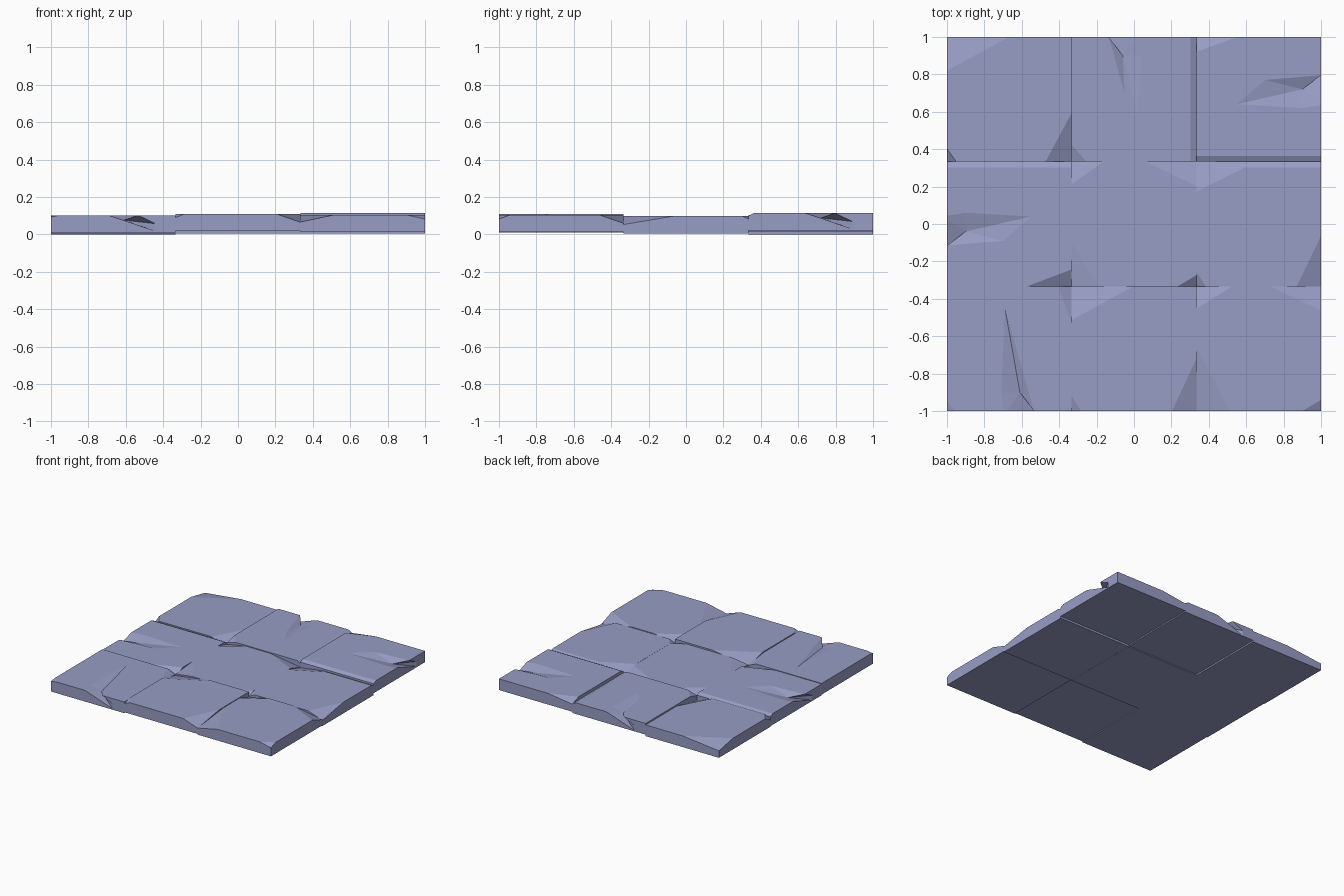
import bpy, bmesh
from mathutils import Vector

if "Cube" in bpy.data.objects:
    bpy.data.objects.remove(bpy.data.objects["Cube"])

S = 2 / 3      # tile width
H = 0.092      # tile thickness

stone = bpy.data.materials.new("stone")
stone.diffuse_color = (.315, .34, .56, 1)
stone.use_nodes = True
stone.node_tree.nodes["Principled BSDF"].inputs["Base Color"].default_value = stone.diffuse_color


def cut(bm, p, q, r):
    """Slice away everything above the plane through three points."""
    p, q, r = Vector(p), Vector(q), Vector(r)
    n = (q - p).cross(r - p).normalized()
    if n.z < 0:
        n = -n
    geom = bm.verts[:] + bm.edges[:] + bm.faces[:]
    res = bmesh.ops.bisect_plane(bm, geom=geom, plane_co=p, plane_no=n, clear_outer=True)
    edges = [e for e in res['geom_cut'] if isinstance(e, bmesh.types.BMEdge)]
    if edges:
        bmesh.ops.contextual_create(bm, geom=edges)


def add_object(name, bm):
    bmesh.ops.recalc_face_normals(bm, faces=bm.faces)
    me = bpy.data.meshes.new(name)
    bm.to_mesh(me)
    bm.free()
    me.materials.append(stone)
    ob = bpy.data.objects.new(name, me)
    bpy.context.collection.objects.link(ob)
    return ob


def tile(name, col, row, z, corners, bevels=()):
    """Stone slab; corners = (side x, side y, length along x, along y, depth)."""
    cx, cy, top = (col - 1) * S, (row - 1) * S, z + H
    bm = bmesh.new()
    bmesh.ops.create_cube(bm, size=1)
    for v in bm.verts:
        v.co = (cx + v.co.x * S, cy + v.co.y * S, z + (v.co.z + 0.5) * H)
    for sx, sy, lx, ly, d in corners:
        x, y = cx + sx * S / 2, cy + sy * S / 2
        cut(bm, (x - sx * lx, y, top), (x, y - sy * ly, top), (x, y, top - d))
    for sx, sy, w, d in bevels:
        out = Vector((cx + sx * S / 2, cy + sy * S / 2, top - d))
        along = Vector((sy, sx, 0))
        inn = out + Vector((-sx * w, -sy * w, d))
        cut(bm, out, out + along, inn)
    return add_object(name, bm)


def hull_cut(target, label, pts):
    """Subtract the convex hull of some points from a tile."""
    bm = bmesh.new()
    for p in pts:
        bm.verts.new(p)
    res = bmesh.ops.convex_hull(bm, input=bm.verts)
    loose = [g for g in res['geom_interior'] if isinstance(g, bmesh.types.BMVert)]
    bmesh.ops.delete(bm, geom=loose, context='VERTS')
    cutter = add_object(f"{target.name}_{label}_cutter", bm)
    cutter.hide_render = True
    cutter.hide_viewport = True
    m = target.modifiers.new(label, 'BOOLEAN')
    m.operation = 'DIFFERENCE'
    m.solver = 'EXACT'
    m.object = cutter


def gouge(target, origin, along, inward, shoulder, reach):
    """Shallow dish on the top plus an undercut crack in the outer edge."""
    o, u, v = Vector(origin), Vector(along), Vector(inward)

    def place(pts):
        return [o + u * a + v * b + Vector((0, 0, h)) for a, b, h in pts]

    rim = [(0, 0), (-.02, .1), (0, reach), shoulder, (.155, 0), (0, -.03), (.155, -.03)]
    valley = (.08, .1, -.026)
    hull_cut(target, "dish", place([(a, b, h) for a, b in rim for h in (0, .008)] + [valley]))
    section = [(0, 0), (0, .008), (.14, .008), (.155, 0), (.25, -.045), (.25, -.085)]
    hull_cut(target, "crack", place([(a, b, h) for a, h in section for b in (0, -.03)] + [valley]))


# Front row
front_left = tile("tile_front_left", 0, 0, .01, [(1, 1, .07, .2, .03), (-1, -1, .05, .05, .008)])
tile("tile_front_middle", 1, 0, .018, [(-1, 1, .33, .18, .045), (1, -1, .13, .28, .045),
                                       (-1, -1, .05, .08, .02)])
tile("tile_front_right", 2, 0, .012, [(-1, 1, .19, .12, .04), (1, 1, .27, .13, .045),
                                      (-1, -1, .18, .34, .038), (1, -1, .1, .06, .022)])
# Middle row
left = tile("tile_middle_left", 0, 1, .005, [(1, -1, .24, .09, .045)], [(0, 1, .03, .015)])
tile("tile_center", 1, 1, .005, [(-1, 1, .17, .12, .03), (1, 1, .27, .13, .04),
                                 (-1, -1, .15, .23, .02), (1, -1, .1, .06, .035)])
tile("tile_middle_right", 2, 1, .006, [(-1, 1, .32, .16, .045), (-1, -1, .05, .08, .025),
                                       (1, -1, .13, .27, .045)], [(0, 1, .03, .015)])
# Back row
tile("tile_back_left", 0, 2, .005, [(-1, 1, .33, .18, .035), (-1, -1, .05, .07, .035),
                                    (1, -1, .14, .26, .06)])
back = tile("tile_back_middle", 1, 2, .012, [(-1, -1, .08, .09, .025)], [(1, 0, .03, .015)])
right = tile("tile_back_right", 2, 2, .022, [(-1, 1, .22, .08, .03)], [(0, -1, .03, .015)])
# Lowest slab rests on the ground
bpy.data.objects["tile_back_left"].location.z = -.005

# Gouges on the four outer sides
gouge(front_left, (-.69, -1, .01 + H), (1, 0, 0), (0, 1, 0), (.07, .3), .55)
gouge(left, (-1, .04, .005 + H), (0, -1, 0), (1, 0, 0), (.13, .3), .45)
gouge(back, (.02, 1, .012 + H), (-1, 0, 0), (0, -1, 0), (.07, .3), .42)
gouge(right, (1, .64, .022 + H), (0, 1, 0), (-1, 0, 0), (.13, .3), .45)
